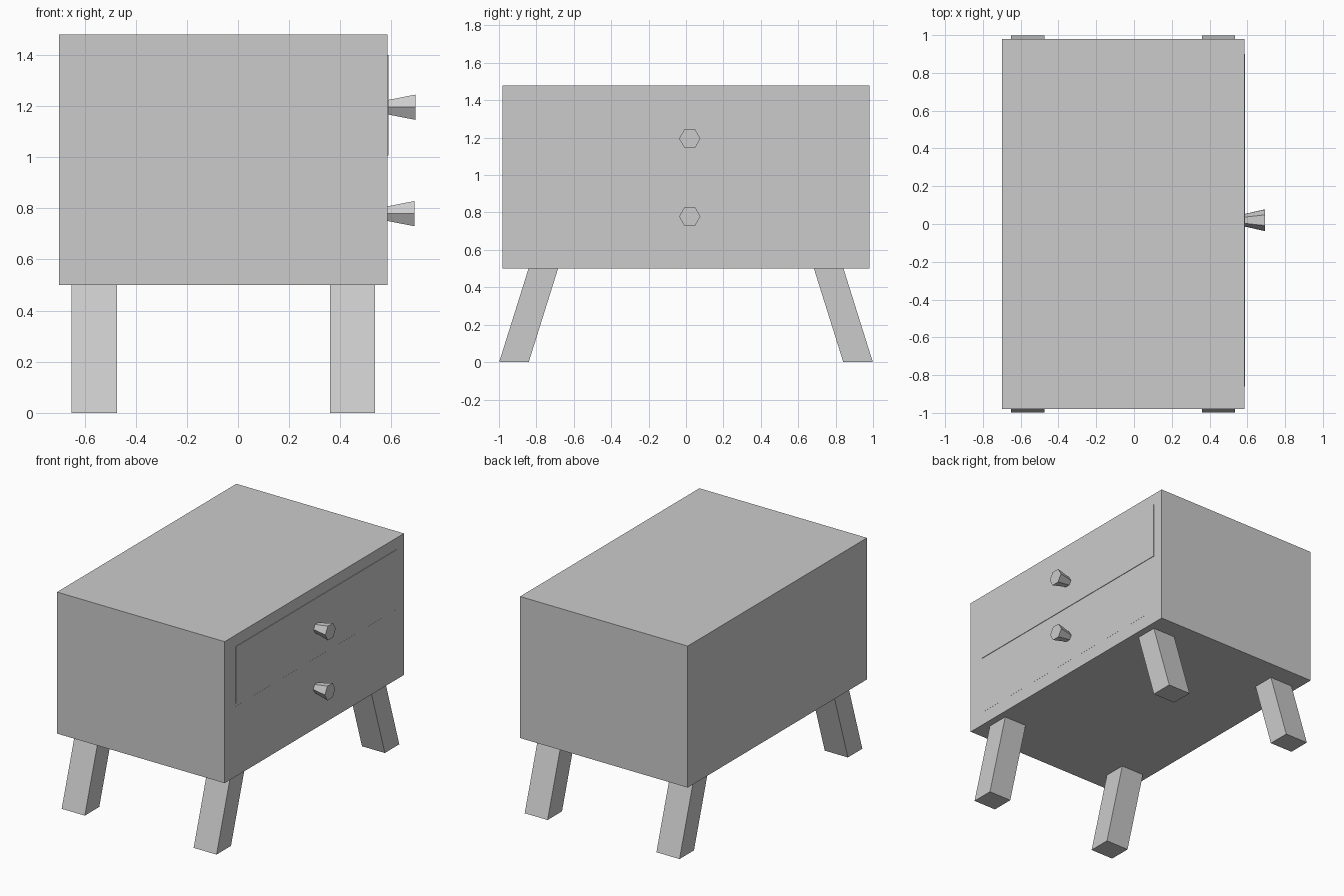
import bpy, bmesh, math
from mathutils import Matrix

if "Cube" in bpy.data.objects:
    bpy.data.objects.remove(bpy.data.objects["Cube"])


def add_object(name, bm):
    bmesh.ops.recalc_face_normals(bm, faces=bm.faces)
    mesh = bpy.data.meshes.new(name)
    bm.to_mesh(mesh)
    bm.free()
    obj = bpy.data.objects.new(name, mesh)
    bpy.context.collection.objects.link(obj)
    return obj


def box(name, x, y, z, splay=0.0):
    """Box from (min, max) ranges; splay shifts the bottom along y."""
    bm = bmesh.new()
    bmesh.ops.create_cube(bm, size=1)
    for v in bm.verts:
        bottom = v.co.z < 0
        v.co = [r[0] if c < 0 else r[1] for c, r in zip(v.co, (x, y, z))]
        if bottom:
            v.co.y += splay
    return add_object(name, bm)


def knob(name, x0, x1, y, z):
    """Six-sided knob flaring outward along +x."""
    bm = bmesh.new()
    place = Matrix.Translation(((x0 + x1) / 2, y, z)) @ Matrix.Rotation(math.pi / 2, 4, 'Y')
    # Turn a corner of the hexagon toward y
    place = place @ Matrix.Rotation(math.pi / 2, 4, 'Z')
    bmesh.ops.create_cone(bm, cap_ends=True, segments=6, radius1=0.032,
                          radius2=0.057, depth=x1 - x0, matrix=place)
    # Ensure corners lie on the y axis
    if max(v.co.y for v in bm.verts) - y < 0.055:
        bmesh.ops.rotate(bm, verts=bm.verts, cent=(0, y, z),
                         matrix=Matrix.Rotation(math.pi / 6, 3, 'X'))
    return add_object(name, bm)


# Cabinet body
box("cabinet_body", (-0.699, 0.584), (-0.98, 0.98), (0.50, 1.479))

# Drawer fronts, barely proud of the body, each with a knob
for label, face_x, z0, z1, knob_z in (("upper", 0.588, 1.006, 1.40, 1.195),
                                      ("lower", 0.5845, 0.594, 0.986, 0.779)):
    box(label + "_drawer_front", (0.56, face_x), (-0.86, 0.90), (z0, z1))
    knob(label + "_drawer_knob", face_x - 0.005, face_x + 0.106, 0.02, knob_z)

# Four splayed legs
for end, x in (("back", (-0.65, -0.473)), ("front", (0.36, 0.535))):
    box(end + "_right_leg", x, (0.684, 0.842), (0.0, 0.50), splay=0.157)
    box(end + "_left_leg", x, (-0.842, -0.684), (0.0, 0.50), splay=-0.157)
